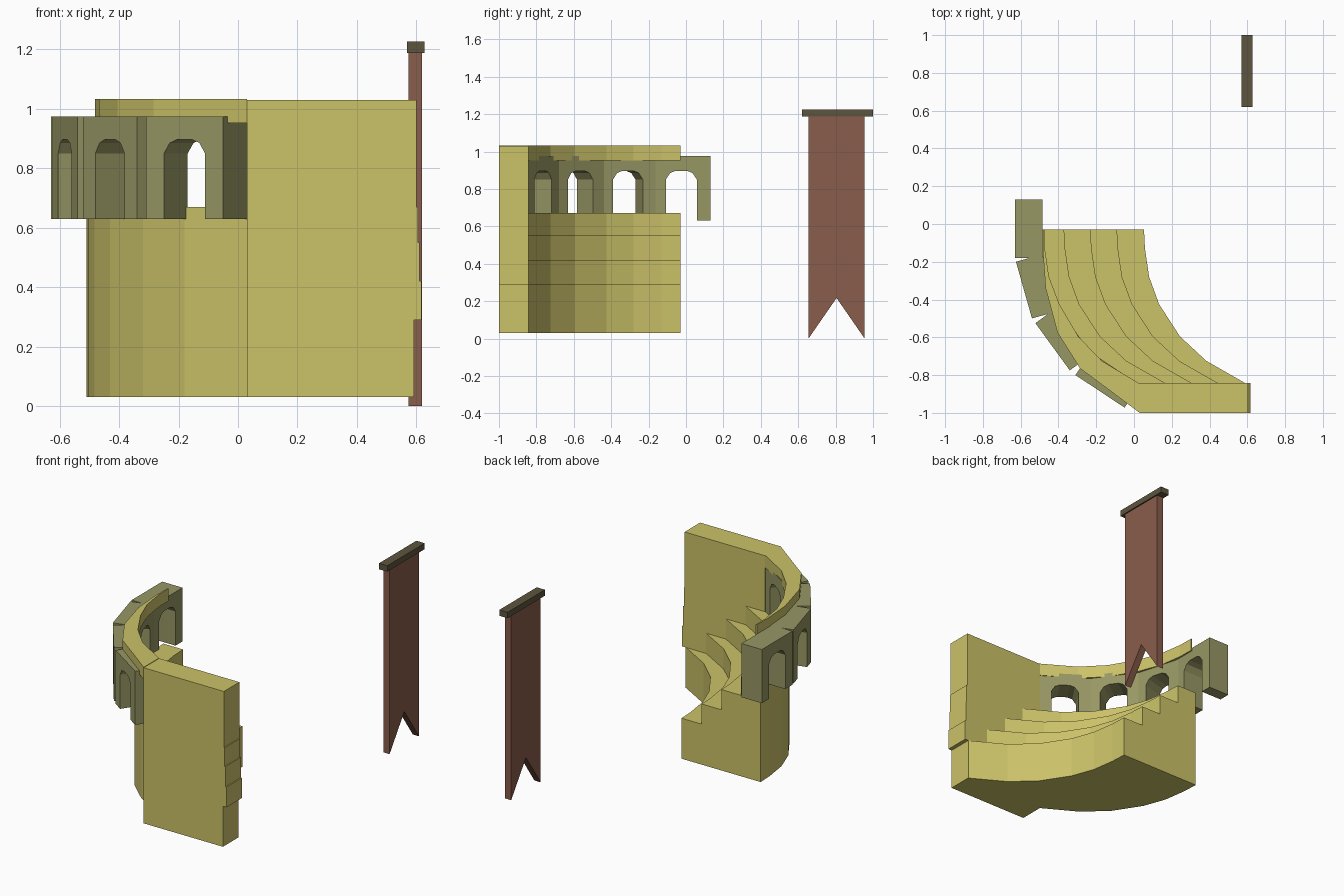
import bpy, bmesh, math
from mathutils import Vector

if "Cube" in bpy.data.objects:
    bpy.data.objects.remove(bpy.data.objects["Cube"])


def material(name, rgb):
    m = bpy.data.materials.new(name)
    m.diffuse_color = (*rgb, 1)
    m.use_nodes = True
    m.node_tree.nodes["Principled BSDF"].inputs["Base Color"].default_value = m.diffuse_color
    return m


SAND = material("sandstone", (0.60, 0.54, 0.14))
STONE = material("grey_stone", (0.31, 0.31, 0.13))
CLOTH = material("red_cloth", (0.25, 0.11, 0.07))
WOOD = material("dark_wood", (0.11, 0.09, 0.05))


def loft(name, rings, mat):
    """Join equal closed rings of points and cap both ends."""
    bm = bmesh.new()
    loops = [[bm.verts.new(p) for p in ring] for ring in rings]
    n = len(loops[0])
    for a, b in zip(loops, loops[1:]):
        for i in range(n):
            j = (i + 1) % n
            bm.faces.new((a[i], a[j], b[j], b[i]))
    bm.faces.new(loops[0][::-1])
    bm.faces.new(loops[-1])
    bmesh.ops.recalc_face_normals(bm, faces=bm.faces[:])
    me = bpy.data.meshes.new(name)
    bm.to_mesh(me)
    bm.free()
    me.materials.append(mat)
    ob = bpy.data.objects.new(name, me)
    bpy.context.collection.objects.link(ob)
    return ob


def box(name, lo, hi, mat):
    corners = [(lo[0], lo[1]), (hi[0], lo[1]), (hi[0], hi[1]), (lo[0], hi[1])]
    return loft(name, [[(x, y, z) for x, y in corners] for z in (lo[2], hi[2])], mat)


# Seating: stepped section carried along the curved back line
back_line = [(-0.51, -0.03), (-0.505, -0.13), (-0.483, -0.28), (-0.43, -0.425),
             (-0.32, -0.595), (-0.18, -0.725), (0.03, -0.845)]
steps = [(0, 0.03), (0.563, 0.03), (0.563, 0.29), (0.42, 0.29), (0.42, 0.42),
         (0.28, 0.42), (0.28, 0.55), (0.14, 0.55), (0.14, 0.67), (0, 0.67)]
loft("stepped_seating", [[(x + d, y, z) for d, z in steps] for x, y in back_line], SAND)

# End wall with slightly stepped edge
edge = [(0.03, 0.03), (0.593, 0.03), (0.593, 0.29), (0.618, 0.29), (0.618, 0.42),
        (0.611, 0.42), (0.611, 0.55), (0.606, 0.55), (0.606, 0.67), (0.60, 0.67),
        (0.60, 1.03), (0.03, 1.03)]
loft("end_wall", [[(x, y, z) for x, z in edge] for y in (-1.0, -0.843)], SAND)

# Rim above the arcade, tapering away from the wall
outer = [(-0.482, -0.03), (-0.482, -0.15), (-0.468, -0.34), (-0.405, -0.575),
         (-0.285, -0.765), (-0.13, -0.88), (0.03, -1.0)]
inner = [(0.03, -0.845), (-0.17, -0.725), (-0.295, -0.595), (-0.395, -0.425),
         (-0.45, -0.28), (-0.472, -0.13), (-0.474, -0.03)]
loft("upper_rim", [[(x, y, z) for x, y in outer + inner] for z in (0.953, 1.033)], SAND)

# Arcade: four arch bays, each set by the two ends of its outer face
half_arch = [(0.083, 0.63), (0.083, 0.85), (0.06, 0.885), (0.03, 0.897)]
bays = [((-0.63, 0.13), (-0.63, -0.18)), ((-0.625, -0.20), (-0.54, -0.50)),
        ((-0.522, -0.525), (-0.34, -0.775)), ((-0.31, -0.80), (-0.05, -0.972))]
for k, (a, b) in enumerate(bays):
    a, b = Vector(a), Vector(b)
    mid, along = (a + b) / 2, (b - a).normalized()
    inward = Vector((-along.y, along.x))
    h = (b - a).length / 2
    outline = ([(-h, 0.63), (-h, 0.975), (h, 0.975), (h, 0.63)] + half_arch
               + [(-s, z) for s, z in reversed(half_arch)])
    rings = []
    for d in (0, 0.145):
        base = mid + inward * d
        rings.append([(*(base + along * s), z) for s, z in outline])
    loft(f"arch_bay_{k + 1}", rings, STONE)

# Hanging banner with swallow tail, and its rod
tail = [(0.655, 0.0), (0.805, 0.217), (0.955, 0.0), (0.955, 1.19), (0.655, 1.19)]
loft("banner_cloth", [[(x, y, z) for y, z in tail] for x in (0.574, 0.619)], CLOTH)
box("banner_rod", (0.568, 0.62, 1.188), (0.627, 1.0, 1.226), WOOD)
